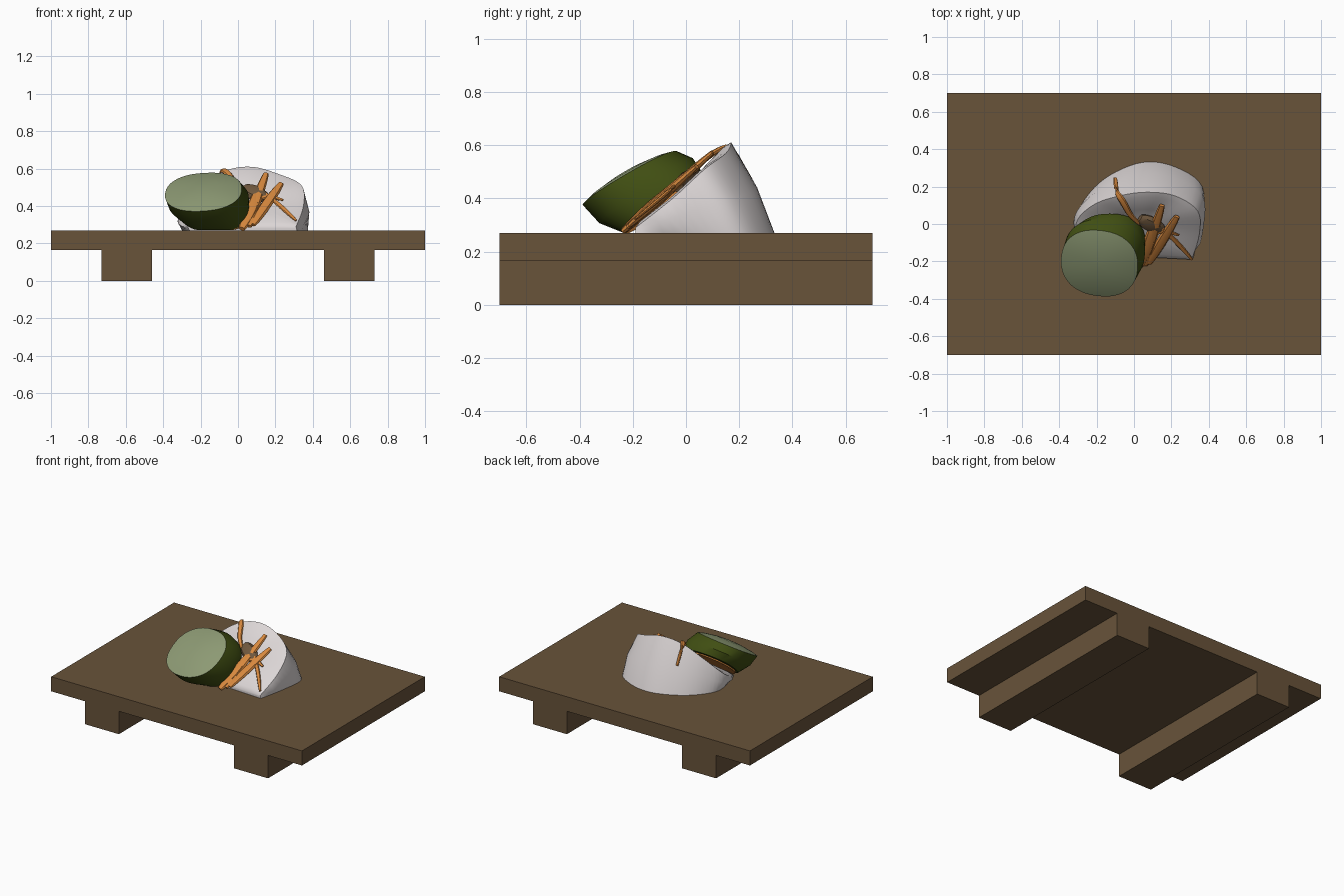
import bpy, bmesh, math
from mathutils import Vector as V

if "Cube" in bpy.data.objects:
    bpy.data.objects.remove(bpy.data.objects["Cube"])


def material(name, rgb):
    m = bpy.data.materials.new(name)
    lin = [((c / 255 + 0.055) / 1.055) ** 2.4 for c in rgb]
    m.diffuse_color = (*lin, 1)
    m.use_nodes = True
    m.node_tree.nodes["Principled BSDF"].inputs["Base Color"].default_value = m.diffuse_color
    return m


WOOD = material("brown wood", (104, 83, 58))
WHITE = material("rice white", (220, 214, 214))
GREEN = material("dark green", (64, 78, 18))
PALE = material("pale green", (141, 154, 116))
ORANGE = material("orange", (216, 137, 62))
DARK = material("dark filling", (112, 88, 62))


def finish(name, bm, mats, angle=None):
    bmesh.ops.recalc_face_normals(bm, faces=bm.faces)
    me = bpy.data.meshes.new(name)
    bm.to_mesh(me)
    bm.free()
    for m in mats:
        me.materials.append(m)
    ob = bpy.data.objects.new(name, me)
    bpy.context.collection.objects.link(ob)
    if angle:
        bpy.ops.object.select_all(action='DESELECT')
        ob.select_set(True)
        bpy.context.view_layer.objects.active = ob
        bpy.ops.object.shade_smooth_by_angle(angle=math.radians(angle))
    return ob


def box(name, lo, hi, mat):
    bm = bmesh.new()
    bmesh.ops.create_cube(bm, size=1)
    for v in bm.verts:
        v.co = V([lo[i] if v.co[i] < 0 else hi[i] for i in range(3)])
    return finish(name, bm, [mat])


def loft(name, rings, mats, tip=None, tip_from=None, angle=40):
    """Skin closed rings; end in a point (tip) or a flat cap.
    Faces from ring number tip_from onwards use the second material."""
    bm = bmesh.new()
    rows = [[bm.verts.new(p) for p in r] for r in rings]
    n = len(rows[0])
    bm.faces.new(rows[0])
    for k, (a, b) in enumerate(zip(rows, rows[1:])):
        for i in range(n):
            j = (i + 1) % n
            f = bm.faces.new((a[i], a[j], b[j], b[i]))
            f.material_index = int(tip_from is not None and k >= tip_from)
    if tip is None:
        bm.faces.new(rows[-1])
    else:
        t = bm.verts.new(tip)
        for i in range(n):
            f = bm.faces.new((rows[-1][i], rows[-1][(i + 1) % n], t))
            f.material_index = int(tip_from is not None)
    return finish(name, bm, mats, angle)


def spline(points, steps=5):
    pts = [V(p) for p in points]
    pts = [pts[0]] + pts + [pts[-1]]
    out = []
    for a, b, c, d in zip(pts, pts[1:], pts[2:], pts[3:]):
        for s in range(steps):
            t = s / steps
            out.append(0.5 * (2 * b + (c - a) * t + (2 * a - 5 * b + 4 * c - d) * t * t
                              + (3 * b - a - 3 * c + d) * t ** 3))
    return out + [pts[-1]]


def closed(points):
    # arc plus a straight run back to its start
    arc = spline(points)
    return arc + [arc[-1].lerp(arc[0], k / 8) for k in range(1, 8)]


# Serving board with two runners
TOP = 0.27
box("board", (-1, -0.70, 0.165), (1, 0.70, TOP), WOOD)
for side, x0 in (("left", -0.73), ("right", 0.46)):
    box(side + "_runner", (x0, -0.70, 0), (x0 + 0.27, 0.70, 0.165), WOOD)

# White half-round piece with a slanted, hollowed front
rim = closed([(-0.27, -0.16, 0.29), (-0.31, 0, 0.37), (-0.22, 0.1, 0.49),
              (-0.08, 0.15, 0.585), (0.07, 0.17, 0.61), (0.22, 0.15, 0.57),
              (0.34, 0.07, 0.51), (0.35, -0.05, 0.40), (0.31, -0.19, 0.29)])
base = closed([(x, y, TOP) for x, y in (
    (-0.26, -0.16), (-0.30, 0.03), (-0.25, 0.15), (-0.13, 0.26), (0.05, 0.33),
    (0.22, 0.305), (0.365, 0.2), (0.355, 0), (0.315, -0.19))])
middle = []
for a, b in zip(base, rim):
    p = a.lerp(b, 0.5)
    out = V((p.x - 0.03, p.y, 0)).normalized() if p.y > -0.1 else V()
    middle.append(p + out * 0.018)
centre = V((0.04, 0, 0.43))
inner = [[p.lerp(centre, t) + V((0, -0.02, 0.02)) * h for p in rim]
         for t, h in ((0.12, 0.3), (0.5, 0.4))]
loft("white_piece", [base, middle, rim] + inner, [WHITE], tip=centre, angle=45)

# Green slice: tapered wall, pale domed cut end
N = 36
cap, foot = [], []
for i in range(N):
    a = math.tau * i / N
    c, s = [math.copysign(abs(f(a)) ** 0.88, f(a)) for f in (math.cos, math.sin)]
    x, y = -0.185 + 0.205 * c + 0.01 * s, -0.21 + 0.175 * s - 0.025 * c
    cap.append(V((x, y, 0.475 + 0.58 * (y + 0.21) + 0.12 * (x + 0.185))))
    x, y = -0.13 + 0.19 * c, -0.09 + 0.145 * s
    foot.append(V((x, y, 0.46 + 0.85 * y)))
cap_mid = sum(cap, V()) / N
wall = []
for a, b in zip(foot, cap):
    p = a.lerp(b, 0.5)
    wall.append(p + (b - cap_mid).normalized() * 0.018)
for ring in (foot, wall):
    for p in ring:
        p.z = max(p.z, TOP + 0.001)
up = V((-0.05, -0.45, 0.85)) * 0.03
dome = [[p.lerp(cap_mid, t) + up * h for p in cap] for t, h in ((0.2, 0.4), (0.6, 0.85))]
loft("green_slice", [foot, wall, cap] + dome, [GREEN, PALE],
     tip=cap_mid + up, tip_from=2, angle=35)


# Orange shreds lying across the slanted front
def shred(name, points, radius, mat=ORANGE):
    path = spline(points, 4)
    rings = []
    for i, p in enumerate(path):
        d = (path[min(i + 1, len(path) - 1)] - path[max(i - 1, 0)]).normalized()
        u = d.cross(V((0, -0.68, 0.73))).normalized()
        w = u.cross(d)
        r = radius * (0.55 + 0.45 * math.sin(math.pi * i / (len(path) - 1)))
        rings.append([p + (u * math.cos(a) + w * math.sin(a) * 0.6) * r
                      for a in (math.tau * k / 8 for k in range(8))])
    loft(name, rings, [mat])


def on_face(x, y, lift=0.0):
    return (x, y, 0.485 + 0.88 * y + lift)


shred("shred_long", [on_face(0.06, -0.22), on_face(0.10, -0.06), on_face(0.15, 0.10)], 0.027)
shred("shred_wide", [on_face(0.08, -0.21), on_face(0.15, -0.09), on_face(0.23, 0.04)], 0.029)
shred("shred_low", [on_face(0.02, -0.235), on_face(0.07, -0.13), on_face(0.10, -0.02)], 0.034)
shred("shred_thin", [on_face(0.12, 0.0), on_face(0.22, -0.09), on_face(0.31, -0.19, 0.005)], 0.014)
shred("shred_cross", [on_face(0.05, -0.08), on_face(0.15, -0.04), on_face(0.24, -0.06)], 0.013)
shred("shred_draped", [(-0.10, 0.245, 0.47), (-0.09, 0.17, 0.58), (-0.06, 0.12, 0.58),
                       on_face(-0.02, 0.05), on_face(0.03, 0.0)], 0.018)

# Dark filling showing in the hollow, and orange bed under the green slice
shred("dark_filling", [on_face(0.03, 0.03, -0.015), on_face(0.09, 0.0, -0.015),
                       on_face(0.15, -0.03, -0.015)], 0.05, DARK)
bed = [V(on_face(-0.12 + 0.18 * math.cos(t), -0.10 + 0.13 * math.sin(t), -0.035))
       for t in (math.tau * k / 24 for k in range(24))]
for p in bed:
    p.z = max(p.z, TOP + 0.001)
loft("orange_bed", [bed, [p + V((0, -0.012, 0.02)) for p in bed]], [ORANGE])
